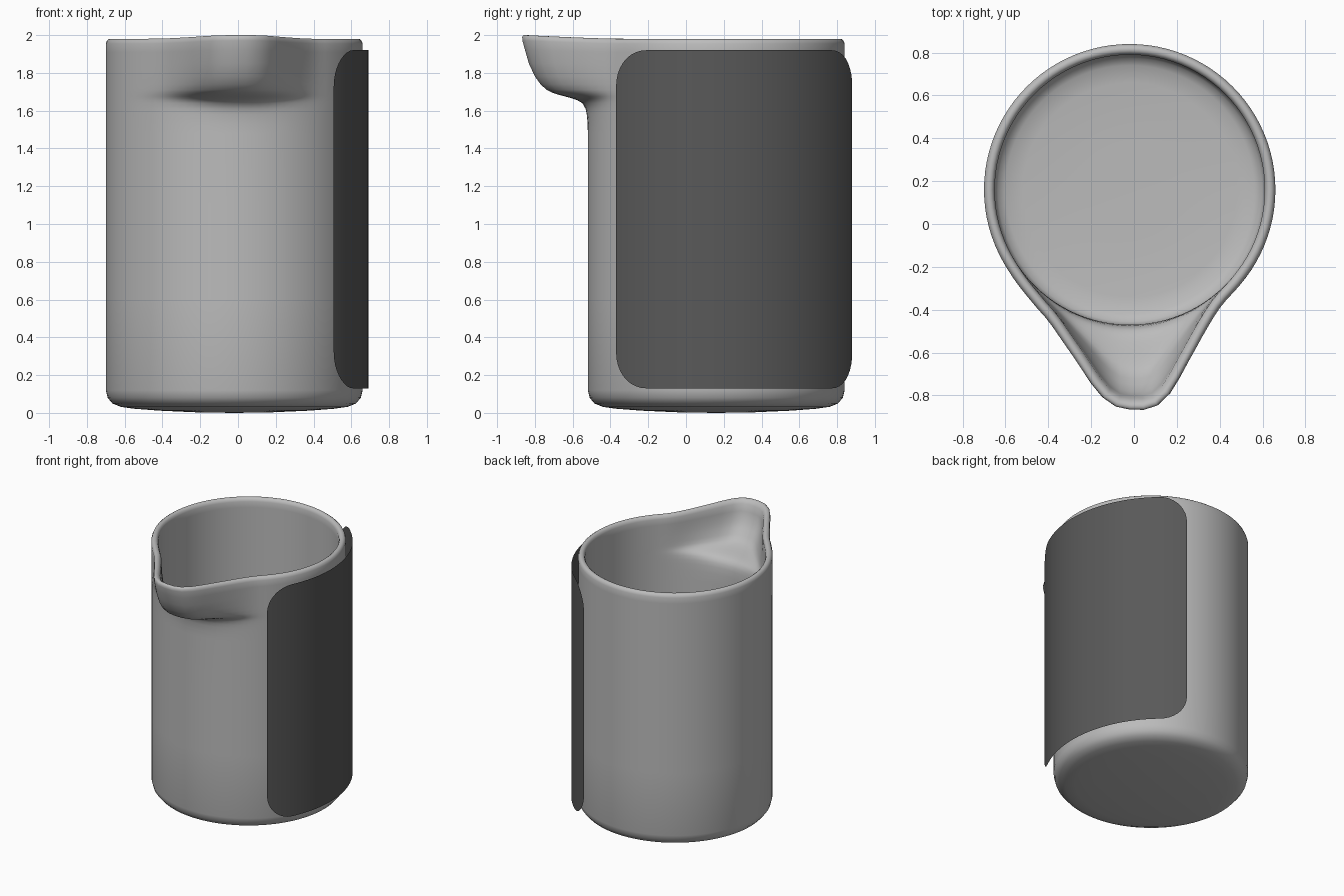
import bpy, bmesh, math

if "Cube" in bpy.data.objects:
    bpy.data.objects.remove(bpy.data.objects["Cube"])

CX, CY, R = -0.02, 0.16, 0.68
SEG = 96
WALL = 0.05

# spout reach by angle from the front (degrees), and share of that reach by height
REACH = [(-60, 0), (-48, .006), (-40, .018), (-30, .052), (-18, .155), (-9, .285),
         (-5, .338), (2.7, .361), (7.3, .347), (11.2, .30), (18.2, .183),
         (27.6, .076), (38, .012), (50, 0), (60, 0)]
SHARE = [(1.48, 0), (1.58, .015), (1.64, .08), (1.665, .23), (1.685, .44), (1.71, .61),
         (1.78, .78), (1.85, .87), (1.95, .96), (1.99, 1.0)]


def interp(table, x):
    """Smooth (Hermite) interpolation through a table, clamped at both ends."""
    if x <= table[0][0]:
        return table[0][1]
    if x >= table[-1][0]:
        return table[-1][1]
    n = len(table)

    def slope(i):
        if i in (0, n - 1):
            return 0.0
        (xa, ya), (xb, yb) = table[i - 1], table[i + 1]
        return (yb - ya) / (xb - xa)

    for i in range(n - 1):
        (xa, ya), (xb, yb) = table[i], table[i + 1]
        if x <= xb:
            h = xb - xa
            t = (x - xa) / h
            return ((2*t**3 - 3*t*t + 1) * ya + (t**3 - 2*t*t + t) * h * slope(i)
                    + (3*t*t - 2*t**3) * yb + (t**3 - t*t) * h * slope(i + 1))


def ring(radius, z, inset, spout_z):
    """Closed outline at one height, moved inwards by inset along its normals."""
    share = interp(SHARE, spout_z)
    pts, lift = [], []
    for i in range(SEG):
        d = -180 + 360 * i / SEG
        e = interp(REACH, d)
        r = radius + e * share
        a = math.radians(d - 90)
        pts.append((CX + r * math.cos(a), CY + r * math.sin(a)))
        lift.append(0.02 * e / .361 * max(0.0, min(1.0, (z - 1.85) / .13)))
    out = []
    for i, (x, y) in enumerate(pts):
        (xa, ya), (xb, yb) = pts[i - 1], pts[(i + 1) % SEG]
        tx, ty = xb - xa, yb - ya
        l = math.hypot(tx, ty)
        out.append((x - ty / l * inset, y + tx / l * inset, z + lift[i]))
    return out


def material(name, value):
    m = bpy.data.materials.new(name)
    m.diffuse_color = (value, value, value, 1)
    m.use_nodes = True
    m.node_tree.nodes["Principled BSDF"].inputs["Base Color"].default_value = m.diffuse_color
    return m


def finish(bm, name, mat):
    me = bpy.data.meshes.new(name)
    bm.to_mesh(me)
    bm.free()
    for p in me.polygons:
        p.use_smooth = True
    me.materials.append(mat)
    ob = bpy.data.objects.new(name, me)
    bpy.context.collection.objects.link(ob)
    return ob


# jug: one skin from underside, up the outside, over the rim, down to the floor
heights = [.12, .6, 1.1, 1.48, 1.53, 1.58, 1.61, 1.64, 1.655, 1.665, 1.675, 1.685,
           1.697, 1.71, 1.74, 1.78, 1.85, 1.91]
rings = [ring(r, z, 0, z) for r, z in
         [(.2, .003), (.4, .012), (.53, .022), (.6, .032), (.645, .05), (.67, .08)]]
rings += [ring(R, z, 0, z) for z in heights]
rings += [ring(R, z, off, z) for z, off in
          [(1.955, 0), (1.972, .007), (1.98, .018), (1.98, .032), (1.972, .043), (1.955, WALL)]]
rings += [ring(R, z + (.03 if 1.48 < z < 1.8 else 0), WALL, z) for z in reversed(heights)]
rings += [ring(r, z, 0, z) for r, z in [(.615, .09), (.58, .07), (.5, .06), (.2, .055)]]

bm = bmesh.new()
loops = [[bm.verts.new(p) for p in rg] for rg in rings]
for a, b in zip(loops, loops[1:]):
    for i in range(SEG):
        j = (i + 1) % SEG
        bm.faces.new((a[i], a[j], b[j], b[i]))
for loop, z, flip in ((loops[0], 0, True), (loops[-1], .055, False)):
    c = bm.verts.new((CX, CY, z))
    for i in range(SEG):
        j = (i + 1) % SEG
        bm.faces.new((loop[j], loop[i], c) if flip else (loop[i], loop[j], c))
bmesh.ops.recalc_face_normals(bm, faces=bm.faces)
finish(bm, "jug", material("light grey", .5))

# side panel: thin curved sheet with rounded corners, wrapped on a wider arc
PX, PY, PR = -0.14, 0.15, 0.83
A0, A1, Z0, Z1, CORNER = -38.8, 61.6, .13, 1.92, .19
length = math.radians(A1 - A0) * PR
corner = [CORNER * (1 - math.cos(math.radians(10 * k))) for k in range(10)]
middle = [CORNER + (length - 2 * CORNER) * k / 24 for k in range(1, 24)]
steps = corner + middle + [length - s for s in reversed(corner)]
bm = bmesh.new()
prev = None
for s in steps:
    gap = max(0.0, CORNER - min(s, length - s))
    cut = CORNER - math.sqrt(max(0.0, CORNER**2 - gap**2))
    a = math.radians(A0) + s / PR
    x, y = PX + PR * math.cos(a), PY + PR * math.sin(a)
    col = [bm.verts.new((x, y, z)) for z in (Z0 + cut, Z1 - cut)]
    if prev:
        bm.faces.new((prev[0], col[0], col[1], prev[1]))
    prev = col
finish(bm, "side_panel", material("dark grey", .1))
